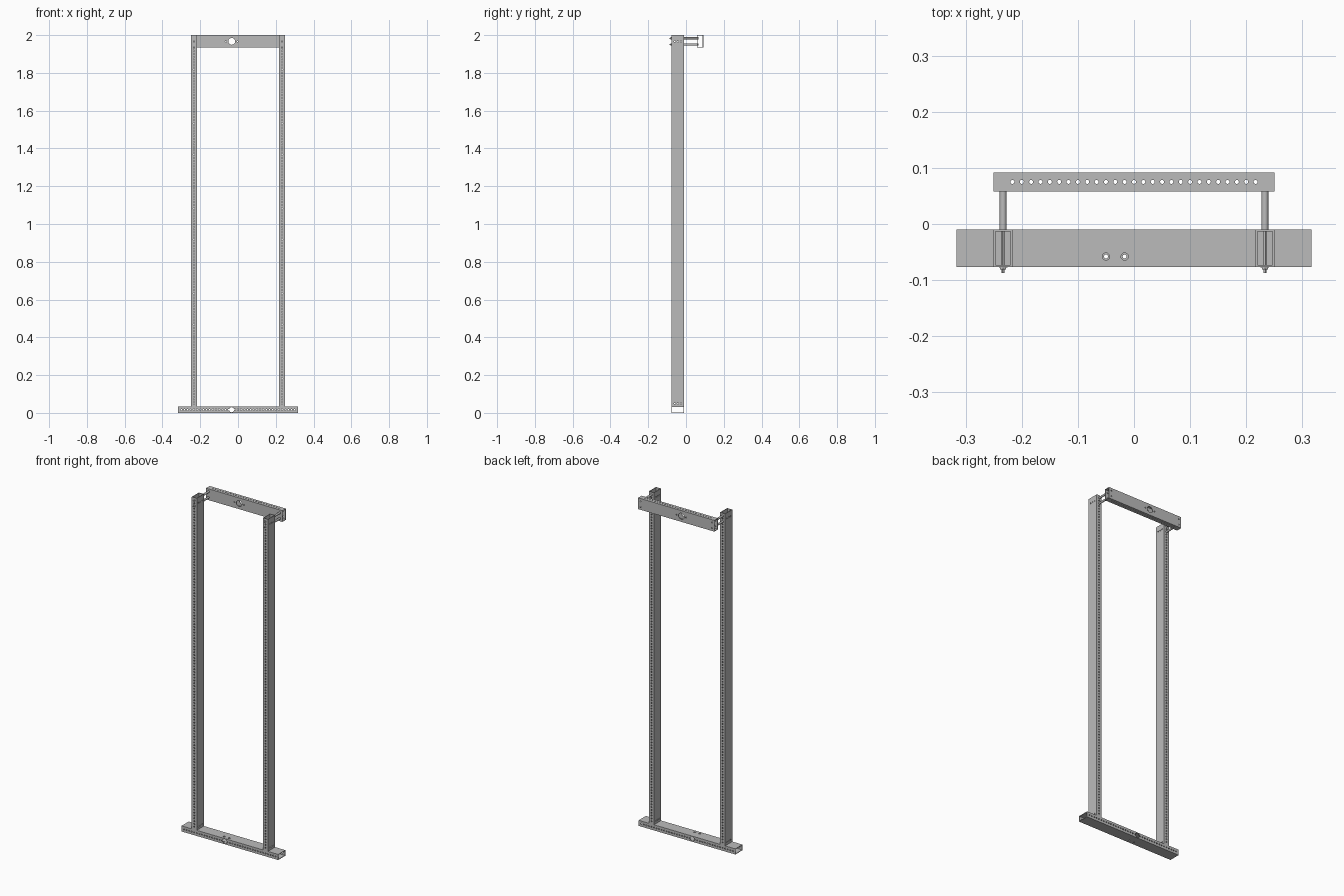
import bpy, bmesh
from mathutils import Matrix, Vector

if "Cube" in bpy.data.objects:
    bpy.data.objects.remove(bpy.data.objects["Cube"])

PITCH = 1 / 60        # hole spacing
NARROW, WIDE = 2 * PITCH, 4 * PITCH
WALL = PITCH / 5
HOLE = 0.0036
TOP = 2.0
FRAME_Y = -0.043      # centre of the uprights and base
BAR_Y = 0.075         # centre of the top bar
SIDE_X = 14 * PITCH   # centre of each upright
PORT_X = -2 * PITCH   # centre of the large openings
ROD_Z = (TOP - PITCH, TOP - 3 * PITCH)

steel = bpy.data.materials.new("grey steel")
steel.use_nodes = True
steel.diffuse_color = (0.5, 0.5, 0.5, 1)
steel.node_tree.nodes["Principled BSDF"].inputs["Base Color"].default_value = (0.5, 0.5, 0.5, 1)


def add_object(name, bm):
    bmesh.ops.recalc_face_normals(bm, faces=bm.faces)
    mesh = bpy.data.meshes.new(name)
    bm.to_mesh(mesh)
    bm.free()
    mesh.materials.append(steel)
    obj = bpy.data.objects.new(name, mesh)
    bpy.context.scene.collection.objects.link(obj)
    return obj


def add_cylinder(bm, centre, axis, radius, length, sides=12):
    turn = Vector("XYZ".index(axis) == i for i in range(3)).to_track_quat("Z", "Y")
    bmesh.ops.create_cone(bm, cap_ends=True, segments=sides, radius1=radius, radius2=radius,
                          depth=length, matrix=Matrix.Translation(centre) @ turn.to_matrix().to_4x4())


def tube(name, centre, size, axis):
    """Open-ended rectangular tube running along one axis."""
    bm = bmesh.new()
    run = "XYZ".index(axis)
    u, v = [i for i in range(3) if i != run]
    rings = []
    for end in (-1, 1):
        for inset in (0, WALL):
            ring = []
            for su, sv in ((-1, -1), (1, -1), (1, 1), (-1, 1)):
                p = Vector(centre)
                p[run] += end * size[run] / 2
                p[u] += su * (size[u] / 2 - inset)
                p[v] += sv * (size[v] / 2 - inset)
                ring.append(bm.verts.new(p))
            rings.append(ring)
    out_a, in_a, out_b, in_b = rings
    for a, b in ((out_a, out_b), (out_b, in_b), (in_b, in_a), (in_a, out_a)):
        for i in range(4):
            j = (i + 1) % 4
            bm.faces.new((a[i], a[j], b[j], b[i]))
    return add_object(name, bm)


def drill(obj, axis, points, radius, length=0.2, sides=12):
    """Cut a row of round holes, then discard the cutter."""
    bm = bmesh.new()
    for p in points:
        add_cylinder(bm, p, axis, radius, length, sides)
    cutter = add_object("hole_cutter", bm)
    cutter.hide_render = True
    mod = obj.modifiers.new("holes", "BOOLEAN")
    mod.operation, mod.solver, mod.object = "DIFFERENCE", "EXACT", cutter
    bpy.context.view_layer.update()
    graph = bpy.context.evaluated_depsgraph_get()
    mesh = bpy.data.meshes.new_from_object(obj.evaluated_get(graph))
    obj.modifiers.clear()
    obj.data = mesh
    mesh.materials.clear()
    mesh.materials.append(steel)
    for face in mesh.polygons:
        face.material_index = 0
    bpy.data.objects.remove(cutter)


# Base rail
base = tube("base_rail", (0, FRAME_Y, NARROW / 2), (38 * PITCH, WIDE, NARROW), "X")
drill(base, "Y", [(i * PITCH, FRAME_Y, PITCH) for i in range(-18, 19) if i != -2], HOLE)
drill(base, "Y", [(PORT_X, FRAME_Y, PITCH)], 0.0135, sides=24)
screws = [(PORT_X + s * PITCH, FRAME_Y - 0.015) for s in (-1, 1)]
drill(base, "Z", [(x, y, NARROW) for x, y in screws], 0.0065, length=0.015, sides=16)
drill(base, "Z", [(x, y, 0) for x, y in screws], HOLE, length=0.015)

# Top bar
bar_z = TOP - WIDE / 2
bar = tube("top_bar", (0, BAR_Y, bar_z), (30 * PITCH, NARROW, WIDE), "X")
drill(bar, "Z", [(i * PITCH, BAR_Y, bar_z) for i in range(-13, 14)], HOLE)
drill(bar, "Y", [(PORT_X, BAR_Y, bar_z)], 0.018, length=0.1, sides=24)
drill(bar, "Y", [(PORT_X + s * 0.031, BAR_Y, bar_z) for s in (-1, 1)]
      + [(s * SIDE_X, BAR_Y, z) for s in (-1, 1) for z in ROD_Z], HOLE, length=0.1)

# Uprights and the rods that carry the top bar
front = FRAME_Y - WIDE / 2
back = FRAME_Y + WIDE / 2
bar_front = BAR_Y - NARROW / 2
for side, s in (("right", -1), ("left", 1)):
    x = s * SIDE_X
    post = tube(side + "_upright", (x, FRAME_Y, (TOP + NARROW) / 2),
                (NARROW, WIDE, TOP - NARROW), "Z")
    drill(post, "Y", [(x, FRAME_Y, i * PITCH) for i in range(3, 120)], HOLE)
    drill(post, "X", [(x, FRAME_Y + k * PITCH, z) for k in (-1, 0, 1)
                      for z in (3 * PITCH, TOP - 2 * PITCH)], HOLE)

    for level, z in zip(("upper", "lower"), ROD_Z):
        def part(name, start, end, radius, sides):
            bm = bmesh.new()
            add_cylinder(bm, (x, (start + end) / 2, z), "Y", radius, end - start, sides)
            obj = add_object(f"{side}_{level}_{name}", bm)
            if sides > 6:
                bpy.ops.object.select_all(action="DESELECT")
                obj.select_set(True)
                bpy.context.view_layer.objects.active = obj
                bpy.ops.object.shade_smooth_by_angle()

        part("rod", front - 0.011, bar_front + 0.008, 0.0026, 12)
        part("spacer", back, bar_front, 0.006, 20)
        part("washer", front - 0.001, front, 0.0075, 20)
        part("nut", front - 0.005, front - 0.001, 0.006, 6)
        part("inner_nut", bar_front + WALL, bar_front + WALL + 0.004, 0.006, 6)
